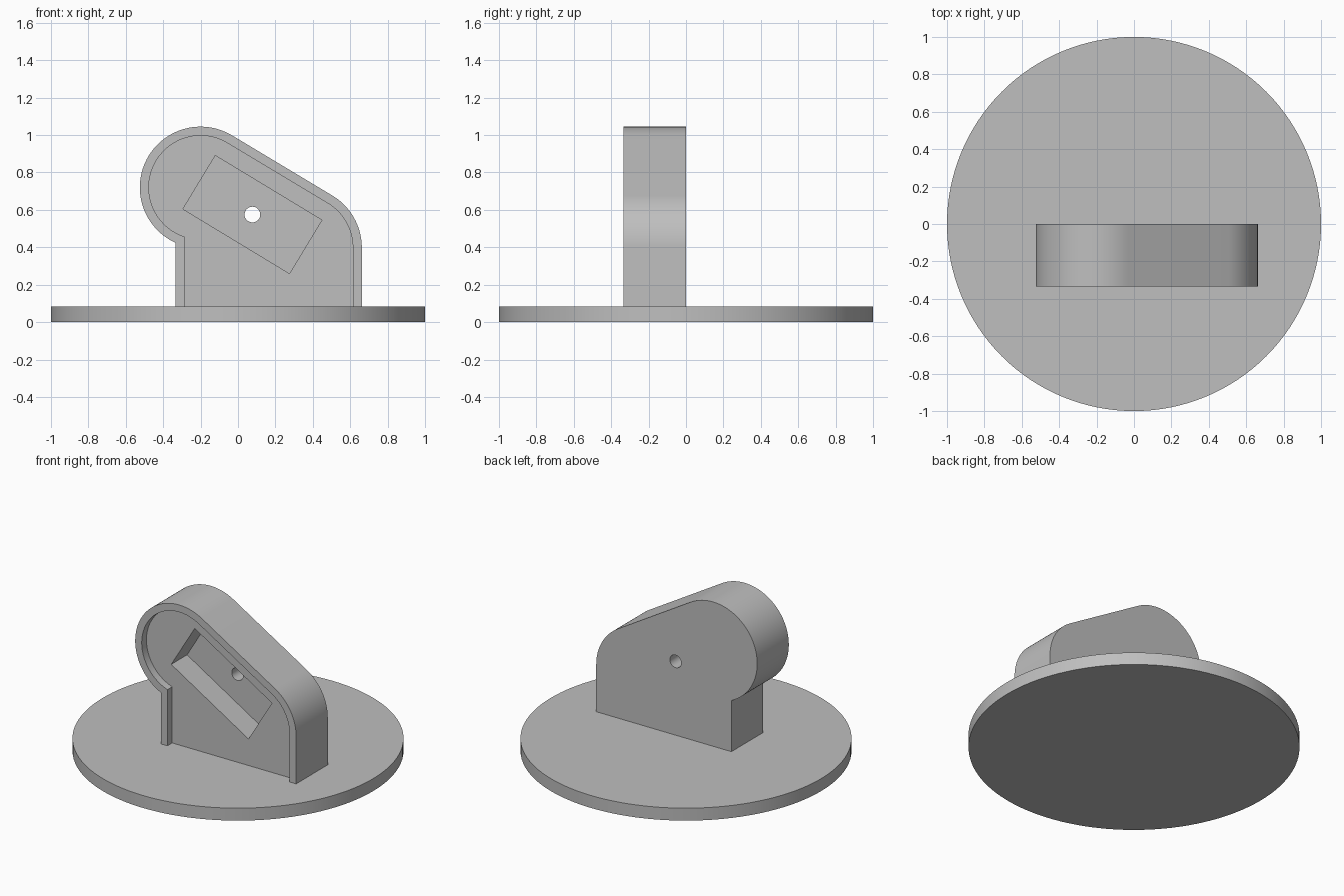
import bpy, bmesh
from math import sin, cos, pi, radians, sqrt, atan2

if "Cube" in bpy.data.objects:
    bpy.data.objects.remove(bpy.data.objects["Cube"])

BASE_TOP = 0.083
FRONT, BACK = -0.333, 0.0
TILT = radians(31.2)            # slope of the top edge
HEAD = (-0.2, 0.72)             # centre of the large round head
SHOULDER = (0.337, 0.398)       # centre of the right shoulder
RADIUS = 0.325
MID = (0.077, 0.575)            # centre of pocket and hole

grey = bpy.data.materials.new("plain grey")
grey.use_nodes = True
colour = (0.52, 0.52, 0.52, 1)
grey.diffuse_color = colour
grey.node_tree.nodes["Principled BSDF"].inputs["Base Color"].default_value = colour


def arc(centre, r, start, end, n):
    angles = [start + (end - start) * i / n for i in range(n + 1)]
    return [(centre[0] + r * cos(a), centre[1] + r * sin(a)) for a in angles]


def outline(inset, bottom):
    """Bracket silhouette in x and z, moved inward by inset."""
    r = RADIUS - inset
    left = -0.335 + inset
    dx = left - HEAD[0]
    neck = atan2(-sqrt(r * r - dx * dx), dx) + 2 * pi
    tangent = pi / 2 - TILT
    return ([(left, bottom)] + arc(HEAD, r, neck, tangent, 56)
            + arc(SHOULDER, r, tangent, 0, 20) + [(SHOULDER[0] + r, bottom)])


def prism(name, points, y0, y1):
    """Extrude an x, z outline from y0 to y1."""
    bm = bmesh.new()
    face = bm.faces.new([bm.verts.new((x, y0, z)) for x, z in points])
    new = bmesh.ops.extrude_face_region(bm, geom=[face])["geom"]
    verts = [v for v in new if isinstance(v, bmesh.types.BMVert)]
    bmesh.ops.translate(bm, verts=verts, vec=(0, y1 - y0, 0))
    bmesh.ops.recalc_face_normals(bm, faces=bm.faces)
    mesh = bpy.data.meshes.new(name)
    bm.to_mesh(mesh)
    bm.free()
    obj = bpy.data.objects.new(name, mesh)
    mesh.materials.append(grey)
    bpy.context.collection.objects.link(obj)
    return obj


def activate(obj):
    bpy.ops.object.select_all(action="DESELECT")
    obj.select_set(True)
    bpy.context.view_layer.objects.active = obj


def cut(obj, cutter):
    cutter.hide_render = True
    mod = obj.modifiers.new("cut", "BOOLEAN")
    mod.operation, mod.solver, mod.object = "DIFFERENCE", "EXACT", cutter
    activate(obj)
    bpy.ops.object.modifier_apply(modifier=mod.name)
    bpy.data.objects.remove(cutter)


# Round base plate
bpy.ops.mesh.primitive_cylinder_add(vertices=128, radius=1, depth=BASE_TOP,
                                    location=(0, 0, BASE_TOP / 2))
base = bpy.context.object
base.name = "base_plate"
base.data.materials.append(grey)

# Upright bracket, sunk slightly into the plate
bracket = prism("bracket", outline(0, 0.04), FRONT, BACK)

# Shallow recess leaving a rim, then a tilted pocket and a through hole
recess_floor = FRONT + 0.05
pocket_floor = recess_floor + 0.167
cut(bracket, prism("recess_cutter", outline(0.048, 0.07), FRONT - 0.1, recess_floor))

c, s = cos(TILT), sin(TILT)
pocket = [(MID[0] + u * c + v * s, MID[1] - u * s + v * c)
          for u, v in ((-0.333, -0.167), (0.333, -0.167), (0.333, 0.167), (-0.333, 0.167))]
cut(bracket, prism("pocket_cutter", pocket, FRONT - 0.1, pocket_floor))

hole = arc(MID, 0.042, 0, 2 * pi, 32)[:-1]
cut(bracket, prism("hole_cutter", hole, FRONT - 0.1, BACK + 0.1))

# Smooth the round walls and keep the edges sharp
for obj in (base, bracket):
    activate(obj)
    bpy.ops.object.shade_smooth_by_angle(angle=radians(30))
